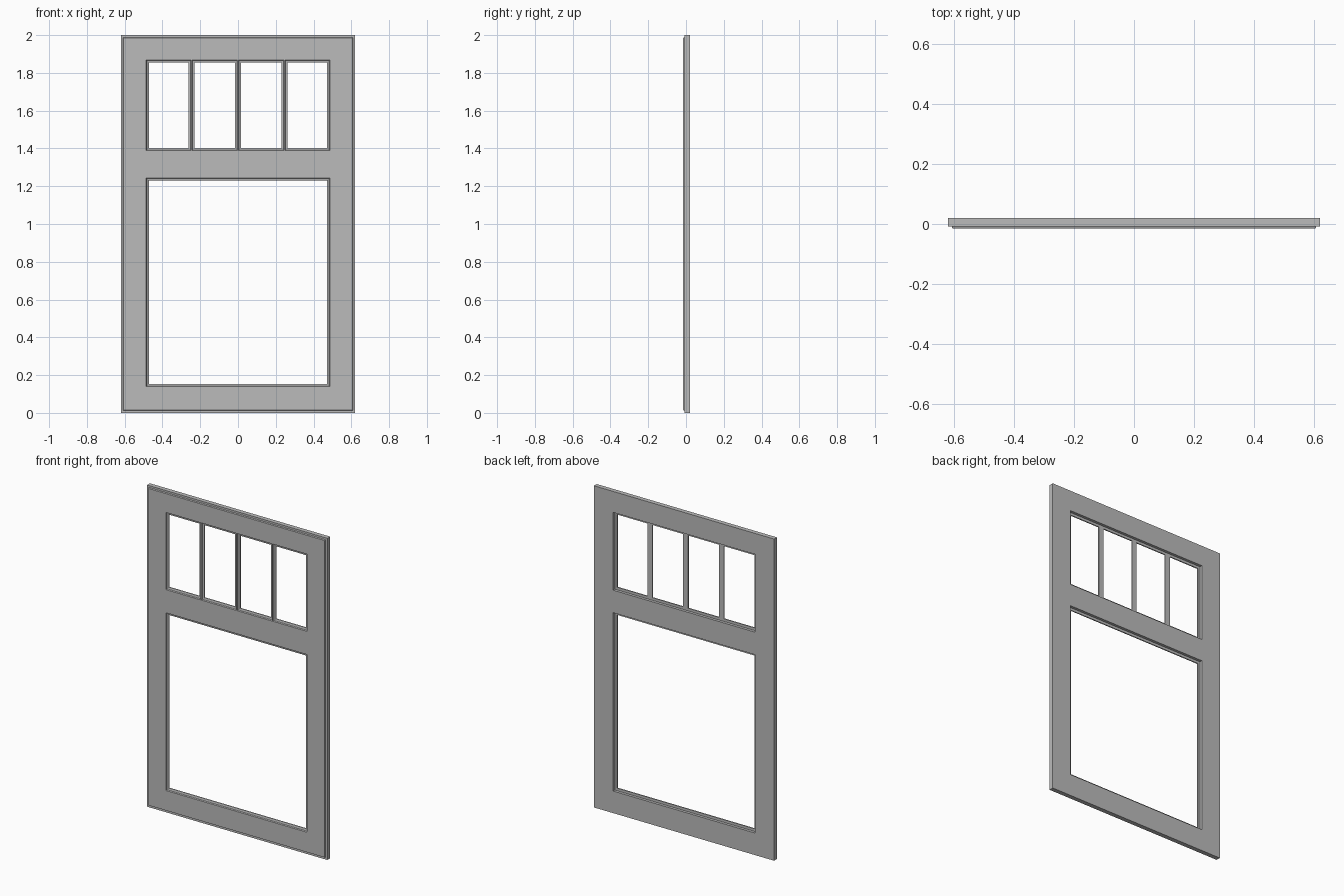
import bpy, bmesh

cube = bpy.data.objects.get("Cube")
if cube:
    bpy.data.objects.remove(cube, do_unlink=True)

grey = bpy.data.materials.new("plain_grey")
grey.use_nodes = True
colour = (0.5, 0.5, 0.5, 1)
grey.diffuse_color = colour
grey.node_tree.nodes["Principled BSDF"].inputs["Base Color"].default_value = colour


def loft(name, rect, steps):
    """Solid through rectangles: each step is (y, outward offset from rect)."""
    x0, x1, z0, z1 = rect
    bm = bmesh.new()
    rings = []
    for y, o in steps:
        corners = [(x0 - o, z0 - o), (x1 + o, z0 - o), (x1 + o, z1 + o), (x0 - o, z1 + o)]
        rings.append([bm.verts.new((x, y, z)) for x, z in corners])
    for a, b in zip(rings, rings[1:]):
        for i in range(4):
            j = (i + 1) % 4
            bm.faces.new((a[i], a[j], b[j], b[i]))
    bm.faces.new(rings[0])
    bm.faces.new(rings[-1])
    bmesh.ops.recalc_face_normals(bm, faces=bm.faces)
    mesh = bpy.data.meshes.new(name)
    bm.to_mesh(mesh)
    bm.free()
    obj = bpy.data.objects.new(name, mesh)
    bpy.context.collection.objects.link(obj)
    mesh.materials.append(grey)
    return obj


FRONT, STEP, LIP, BACK = -0.015, -0.008, 0.003, 0.02

# Slab with a stepped front edge
frame = loft("window_sash", (-0.62, 0.62, 0, 2),
             [(FRONT, -0.015), (STEP, -0.012), (STEP, 0), (BACK, 0)])

# Clear openings: one large light below, four small lights above
HALF, BAR = 0.472, 0.017
large = (-HALF, HALF, 0.153, 1.23)
row = (-HALF, HALF, 1.402, 1.854)
bars = [-0.246, 0, 0.246]
lefts = [-HALF] + [x + BAR for x in bars]
rights = [x - BAR for x in bars] + [HALF]
panes = [(a, b, row[2], row[3]) for a, b in zip(lefts, rights)]

# Moulded front cuts, then glazing rebates at the back
cutters = [loft("opening_cutter", r, [(FRONT - 0.01, 0.014), (FRONT, 0.014), (STEP, 0.011),
                                      (STEP + 0.002, 0.002), (-0.004, 0), (0.01, 0)])
           for r in [large] + panes]
cutters += [loft("rebate_cutter", r, [(LIP, 0.016), (BACK + 0.01, 0.016)])
            for r in (large, row)]

for cutter in cutters:
    mod = frame.modifiers.new("cut", "BOOLEAN")
    mod.operation = "DIFFERENCE"
    mod.solver = "EXACT"
    mod.object = cutter

# Bake the cuts and drop the cutters
graph = bpy.context.evaluated_depsgraph_get()
mesh = bpy.data.meshes.new_from_object(frame.evaluated_get(graph))
frame.modifiers.clear()
frame.data = mesh
mesh.name = "window_sash"
mesh.materials.clear()
mesh.materials.append(grey)
mesh.polygons.foreach_set("material_index", [0] * len(mesh.polygons))
for cutter in cutters:
    bpy.data.objects.remove(cutter, do_unlink=True)
